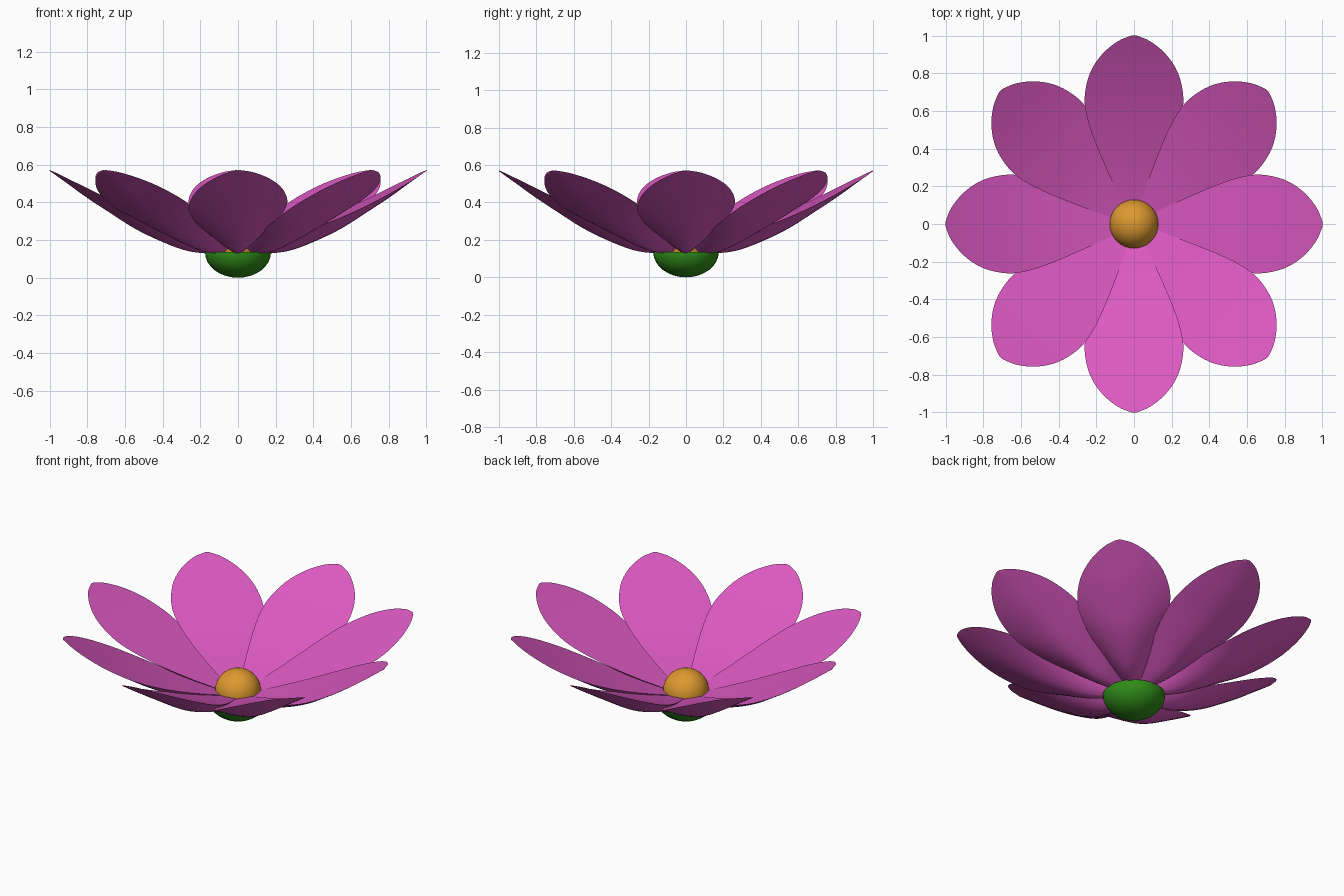
import bpy, bmesh, math
from mathutils import Matrix

if "Cube" in bpy.data.objects:
    bpy.data.objects.remove(bpy.data.objects["Cube"])


def material(name, color):
    m = bpy.data.materials.new(name)
    m.diffuse_color = (*color, 1)
    m.use_nodes = True
    m.node_tree.nodes["Principled BSDF"].inputs["Base Color"].default_value = m.diffuse_color
    return m


def finish(obj, mat, angle=50):
    obj.data.materials.append(mat)
    bpy.ops.object.select_all(action='DESELECT')
    obj.select_set(True)
    bpy.context.view_layer.objects.active = obj
    bpy.ops.object.shade_smooth_by_angle(angle=math.radians(angle))


def smooth_path(pts, steps=4):
    # Catmull-Rom through the given stations
    out = []
    for i in range(len(pts) - 1):
        a, b, c, d = (pts[max(0, min(len(pts) - 1, i + k))] for k in (-1, 0, 1, 2))
        for s in range(steps):
            t = s / steps
            out.append([0.5 * (2 * q + (r - p) * t + (2 * p - 5 * q + 4 * r - u) * t * t
                               + (3 * q - p - 3 * r + u) * t ** 3)
                        for p, q, r, u in zip(a, b, c, d)])
    return out + [list(pts[-1])]


pink = material("petal_pink", (0.72, 0.10, 0.54))
green = material("calyx_green", (0.03, 0.27, 0.01))
orange = material("centre_orange", (0.72, 0.32, 0.03))

# Petal stations: radius, half width, underside keel height
STATIONS = [(0.02, 0.02, 0.12), (0.16, 0.085, 0.128), (0.28, 0.14, 0.145),
            (0.42, 0.2, 0.198), (0.55, 0.245, 0.262), (0.67, 0.262, 0.338),
            (0.80, 0.234, 0.424), (0.90, 0.17, 0.497), (0.97, 0.085, 0.547),
            (1.0, 0.012, 0.567)]
N = 10
ROLL = 0.07


def petal_mesh():
    bm = bmesh.new()
    rings = []
    for r, w, keel in smooth_path(STATIONS):
        top = 0.145 + 0.26 * r + 0.165 * r * r
        ring = []
        for k in range(2 * N):
            under = k > N
            v = 1 - 2 * k / N if not under else -1 + 2 * (k - N) / N
            z = top + ROLL * v * w
            if under:
                z -= (top - keel) * (1 - abs(v) ** 1.6)
            ring.append(bm.verts.new((r, v * w, z)))
        rings.append(ring)
    for a, b in zip(rings, rings[1:]):
        for k in range(2 * N):
            n = (k + 1) % (2 * N)
            bm.faces.new((a[k], a[n], b[n], b[k]))
    bm.faces.new(rings[0])
    bm.faces.new(rings[-1])
    bmesh.ops.recalc_face_normals(bm, faces=bm.faces)
    me = bpy.data.meshes.new("petal")
    bm.to_mesh(me)
    bm.free()
    return me


# Eight petals around the centre
for i in range(8):
    me = petal_mesh()
    me.transform(Matrix.Rotation(i * math.pi / 4, 4, 'Z'))
    petal = bpy.data.objects.new(f"petal_{i + 1}", me)
    bpy.context.collection.objects.link(petal)
    finish(petal, pink)

# Flower centre
bpy.ops.mesh.primitive_uv_sphere_add(segments=32, ring_count=16, radius=0.13,
                                     location=(0, 0, 0.17))
centre = bpy.context.object
centre.name = "flower_centre"
finish(centre, orange)

# Green calyx: lower half of a flattened ball
bm = bmesh.new()
bmesh.ops.create_uvsphere(bm, u_segments=32, v_segments=16, radius=1)
cut = bmesh.ops.bisect_plane(bm, geom=bm.verts[:] + bm.edges[:] + bm.faces[:],
                             plane_co=(0, 0, 0.001), plane_no=(0, 0, 1), clear_outer=True)
bmesh.ops.holes_fill(bm, edges=[e for e in bm.edges if e.is_boundary])
bmesh.ops.scale(bm, vec=(0.175, 0.175, 0.135), verts=bm.verts)
bmesh.ops.translate(bm, vec=(0, 0, 0.135), verts=bm.verts)
me = bpy.data.meshes.new("calyx")
bm.to_mesh(me)
bm.free()
calyx = bpy.data.objects.new("calyx", me)
bpy.context.collection.objects.link(calyx)
finish(calyx, green)
